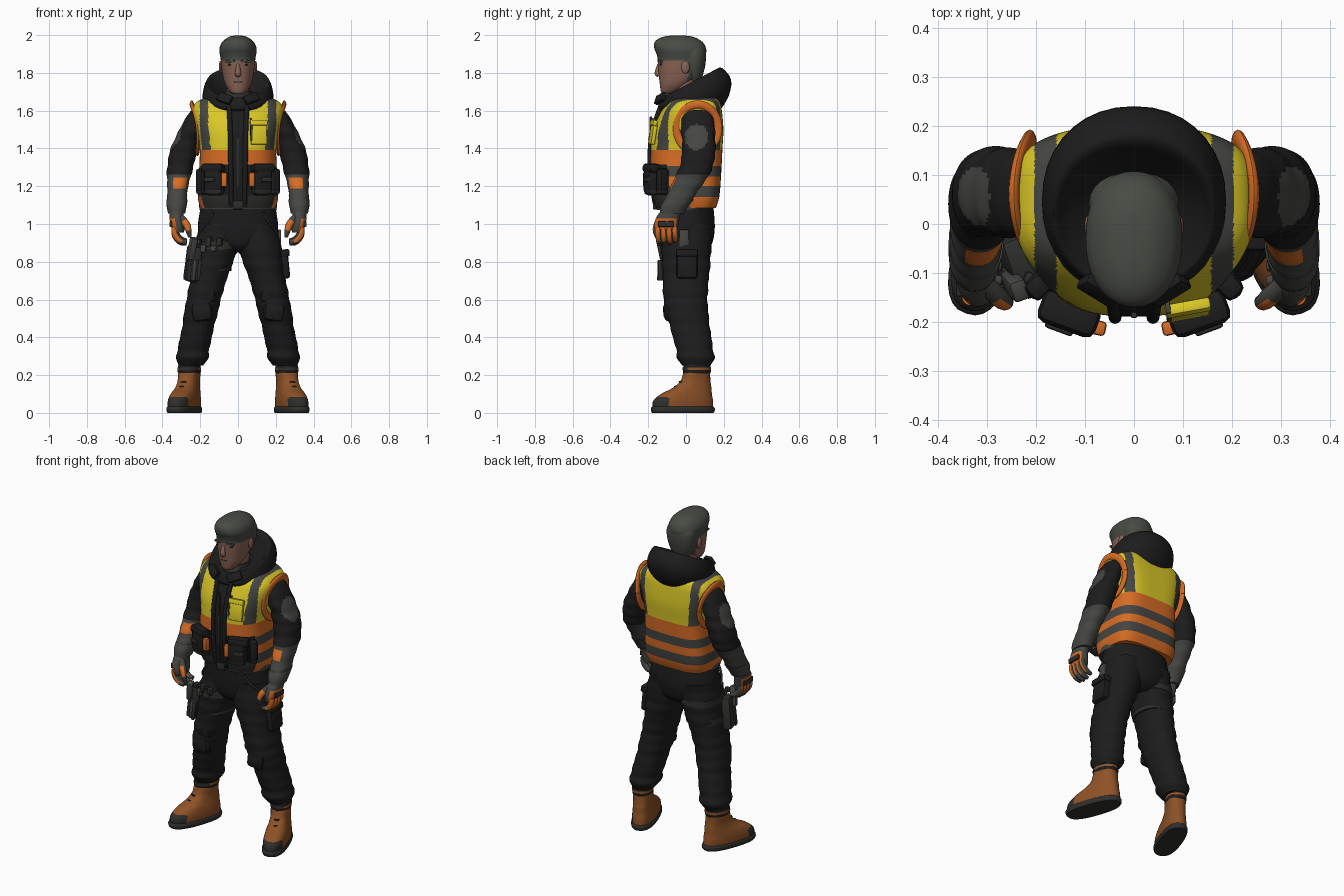
import bpy, bmesh, math
from mathutils import Vector, Matrix

COLS = {"black_cloth": (.012, .012, .012), "hi_vis_yellow": (.70, .57, .02), "hi_vis_orange": (.68, .15, .018),
        "grey_reflective": (.06, .062, .055), "boot_leather": (.27, .085, .02), "skin": (.25, .125, .09),
        "hair_grey": (.065, .07, .058), "dark_grey": (.028, .028, .026)}
MATS = []
for n, c in COLS.items():
    m = bpy.data.materials.new(n)
    m.diffuse_color = (*c, 1)
    MATS.append(m)
BLACK, YELLOW, ORANGE, GREY, BROWN, SKIN, HAIR, DARK = range(8)


def finish(name, bm, col, mirror=False, xf=None):
    """Turn a bmesh into an object; col is a material index or a rule of face centre and normal."""
    if xf:
        bm.transform(xf)
    bmesh.ops.recalc_face_normals(bm, faces=bm.faces)
    bm.normal_update()
    for side in ((1, -1) if mirror else (1,)):
        b = bm.copy()
        for f in b.faces:
            f.material_index = col(f.calc_center_median(), f.normal) if callable(col) else col
        if side < 0:
            b.transform(Matrix.Scale(-1, 4, (1, 0, 0)))
            bmesh.ops.reverse_faces(b, faces=b.faces)
        me = bpy.data.meshes.new(name)
        b.to_mesh(me)
        b.free()
        for m in MATS:
            me.materials.append(m)
        full = name if not mirror else ("left_" if side > 0 else "right_") + name
        bpy.context.collection.objects.link(bpy.data.objects.new(full, me))
    bm.free()


def spline(rows, sub):
    """Smooth interpolation of every column through the given rows."""
    out, n = [], len(rows)
    for i in range(n - 1):
        p = [rows[max(0, min(n - 1, i + k))] for k in (-1, 0, 1, 2)]
        for s in range(sub):
            t = s / sub
            out.append([b + .5 * t * (c - a + t * (2*a - 5*b + 4*c - d + t * (3*(b - c) + d - a)))
                        for a, b, c, d in zip(*p)])
    return out + [list(rows[-1])]


def skin_rings(rings):
    bm = bmesh.new()
    vs = [[bm.verts.new(p) for p in r] for r in rings]
    n = len(vs[0])
    for a, b in zip(vs, vs[1:]):
        for i in range(n):
            bm.faces.new((a[i], a[(i + 1) % n], b[(i + 1) % n], b[i]))
    bm.faces.new(vs[0])
    bm.faces.new(vs[-1])
    return bm


def section(seg, e, back=None):
    """Unit superellipse; the half towards +y may be squarer."""
    for i in range(seg):
        c, s = math.cos(2 * math.pi * i / seg), math.sin(2 * math.pi * i / seg)
        k = back if back and s > 0 else e
        yield math.copysign(abs(c) ** (2 / k), c), math.copysign(abs(s) ** (2 / k), s)


def loft(name, rows, col, mirror=False, seg=32, sub=4, e=2.2, xf=None, fold=0, back=None):
    """Stack of sections; each row is x, y, z, half width, half depth and optionally the slope along y."""
    rings = []
    for x, y, z, rx, ry, *tilt in spline(rows, sub):
        w = 1 + fold * math.sin(z * 95 + x * 20) + fold * .6 * math.sin(z * 51)
        k = tilt[0] if tilt else 0
        rings.append([(x + rx * w * c, y + ry * w * s, z + k * ry * s) for c, s in section(seg, e, back)])
    finish(name, skin_rings(rings), col, mirror, xf)


def tube(name, rows, col, mirror=False, ref=(0, 0, 1), seg=12, sub=4, xf=None):
    """Swept section; each row is x, y, z, side radius, radius along ref."""
    rows = spline(rows, sub)
    pts = [Vector(r[:3]) for r in rows]
    rings = []
    for i, r in enumerate(rows):
        t = pts[min(i + 1, len(pts) - 1)] - pts[max(i - 1, 0)]
        n = t.cross(Vector(ref)).normalized()
        u = n.cross(t).normalized()
        rings.append([pts[i] + n * r[3] * c + u * r[4] * s for c, s in section(seg, 2)])
    finish(name, skin_rings(rings), col, mirror, xf)


def box(name, loc, size, col, mirror=False, rot=(0, 0, 0), bev=.25):
    bm = bmesh.new()
    bmesh.ops.create_cube(bm, size=1, matrix=Matrix.Diagonal((*size, 1)))
    bmesh.ops.bevel(bm, geom=bm.edges[:], offset=min(size) * bev, segments=2, profile=.5, affect='EDGES')
    r = Matrix.Rotation(rot[2], 4, 'Z') @ Matrix.Rotation(rot[1], 4, 'Y') @ Matrix.Rotation(rot[0], 4, 'X')
    finish(name, bm, col, mirror, Matrix.Translation(loc) @ r)


def ball(name, loc, size, col, mirror=False):
    bm = bmesh.new()
    bmesh.ops.create_uvsphere(bm, u_segments=14, v_segments=10, radius=1)
    finish(name, bm, col, mirror, Matrix.Translation(loc) @ Matrix.Diagonal((*size, 1)))


# Vest: bands, reflective strips over the shoulders, dark placket and lower front
def vest_rule(c, n):
    x, y, z = abs(c.x), c.y, c.z
    if y < 0 and x < .05 or z > 1.67 and x < .145:
        return BLACK
    if z > 1.395:
        lo = min((.145 if y < .03 else .14) + .1 * (z - 1.4), .158)
        return GREY if lo < x < lo + .045 else YELLOW
    if z < 1.315 and y < -.10:
        return DARK if z < 1.15 else BLACK
    return GREY if 1.255 < z < 1.31 or 1.145 < z < 1.20 else ORANGE


loft("safety_vest", [(0, 0, 1.085, .20, .158), (0, 0, 1.15, .213, .177), (0, 0, 1.28, .206, .187),
     (0, .003, 1.40, .203, .19), (0, .012, 1.50, .22, .186), (0, .028, 1.59, .242, .163),
     (0, .038, 1.635, .230, .145), (0, .042, 1.665, .185, .13), (0, .04, 1.69, .12, .11)],
     vest_rule, seg=168, sub=14, e=2.7, back=3.8)
# Orange armhole trim
rim = []
for i in range(25):
    a = 2 * math.pi * i / 24
    s, k = math.sin(a), math.cos(a)
    rim.append((.230 + .015 * s - .018 * k * k, .062 + .110 * k, 1.507 + .126 * s, .021, .011))
tube("armhole_trim", rim, ORANGE, True, ref=(1, 0, 0), sub=2)

# Zip, placket edges, pockets
tube("zip_edge", [(.035, -.165, 1.11, .012, .012), (.038, -.189, 1.28, .013, .013), (.04, -.185, 1.45, .013, .013),
     (.045, -.15, 1.58, .013, .013), (.05, -.12, 1.65, .013, .013)], BLACK, True, ref=(1, 0, 0))
box("zip", (0, -.186, 1.36), (.012, .012, .42), DARK)
box("lower_pocket", (.125, -.182, 1.225), (.11, .075, .15), lambda c, n: DARK if c.z < 1.2 else BLACK, True, (0, 0, .3), .4)
box("side_pocket", (.188, -.12, 1.225), (.05, .075, .14), lambda c, n: DARK if c.z < 1.19 else BLACK, True, (0, 0, .75), .4)
box("pocket_flap", (.132, -.183, 1.295), (.125, .07, .05), BLACK, True, (-.1, 0, .35), .4)
box("pocket_trim", (.072, -.212, 1.235), (.03, .03, .075), ORANGE, True, (0, 0, .2))
box("pocket_band", (.15, -.206, 1.235), (.06, .03, .025), DARK, True, (0, 0, .35))
box("chest_pocket", (.11, -.175, 1.475), (.085, .022, .11), YELLOW, rot=(-.15, 0, .18))
box("chest_pocket_flap", (.11, -.171, 1.535), (.095, .025, .03), YELLOW, rot=(-.25, 0, .18))
box("chest_strap", (.07, -.179, 1.50), (.010, .025, .12), GREY, rot=(-.15, 0, .1))

# Hood lying open over the shoulders, and inner collar
loft("hood", [(0, .04, 1.60, .15, .15, .1), (0, .045, 1.64, .182, .182, .22), (0, .045, 1.69, .187, .194, .38),
     (0, .027, 1.738, .172, .166, .52), (0, .017, 1.744, .160, .146, .52), (0, .014, 1.725, .14, .125, .45),
     (0, .01, 1.69, .08, .09, .2)], BLACK, seg=36, sub=3, e=2.15)
loft("shirt_collar", [(0, -.01, 1.60, .10, .12), (0, -.01, 1.66, .085, .105), (0, -.01, 1.705, .068, .075)], DARK)
box("collar_tab", (.07, -.135, 1.665), (.085, .025, .05), BLACK, True, (-.5, -.3, .55))

# Head
loft("neck", [(0, 0, 1.64, .06, .07), (0, 0, 1.70, .06, .065), (0, 0, 1.80, .062, .07)], SKIN, seg=20)
loft("head", [(0, -.095, 1.687, .022, .03), (0, -.085, 1.70, .042, .048), (0, -.06, 1.735, .066, .078),
     (0, -.035, 1.78, .08, .108), (0, -.026, 1.84, .089, .122), (0, -.024, 1.90, .092, .128),
     (0, -.03, 1.95, .085, .122), (0, -.035, 1.98, .06, .09)],
     lambda c, n: HAIR if c.z > 1.868 or (c.y > .008 and c.z > 1.735) else SKIN, seg=48, sub=7)
loft("nape_hair", [(0, .04, 1.745, .045, .03), (0, .042, 1.78, .068, .045), (0, .042, 1.84, .087, .06),
     (0, .04, 1.90, .092, .066), (0, .03, 1.94, .08, .066)], HAIR, seg=24)
tube("nose", [(0, -.138, 1.855, .009, .008), (0, -.147, 1.825, .012, .012), (0, -.152, 1.797, .017, .014),
     (0, -.143, 1.785, .014, .01)], SKIN, ref=(0, 1, 0))
box("brow", (.04, -.138, 1.862), (.05, .016, .012), HAIR, True, (0, .1, .3))
box("eye", (.038, -.135, 1.845), (.032, .009, .010), BLACK, True, (0, 0, .3))
box("mouth", (0, -.137, 1.752), (.04, .008, .005), DARK)
ball("ear", (.092, -.003, 1.83), (.010, .022, .034), SKIN, True)
# Hair and swept locks
loft("hair", [(0, -.024, 1.86, .0885, .121), (0, -.025, 1.90, .0965, .131), (0, -.031, 1.93, .098, .137),
     (0, -.038, 1.96, .086, .129), (0, -.042, 1.98, .065, .106), (0, -.042, 1.993, .042, .072),
     (0, -.042, 1.998, .015, .03)], HAIR, seg=40)
for i in range(5):
    x, d = (i - 2) * .024, abs(i - 2) * .008
    tube("hair_lock", [(x * .8, -.158 + d, 1.945, .010, .006), (x, -.15 + d, 1.964 - d, .015, .007),
         (x * 1.1, -.10, 1.983 - d, .014, .006), (x * 1.1, -.03, 1.988 - d, .010, .004)], HAIR, seg=8)


# Sleeves: long cuffs, orange cuff mark, rounded shoulder patch
def arm_rule(c, n):
    if c.z < 1.265:
        return ORANGE if 1.185 < c.z < 1.245 and n.y < -.45 and n.x < .5 else GREY
    return GREY if n.x > .3 and ((c.y - .055) / .062) ** 2 + ((c.z - 1.46) / .068) ** 2 < 1 else BLACK


loft("sleeve", [(.195, .06, 1.61, .03, .05), (.21, .06, 1.59, .048, .076), (.25, .063, 1.5, .060, .089),
     (.285, .068, 1.4, .071, .088), (.306, .053, 1.3, .069, .088), (.317, .012, 1.22, .058, .084),
     (.322, -.028, 1.15, .052, .074), (.325, -.063, 1.08, .048, .066), (.325, -.07, 1.055, .042, .058)],
     arm_rule, True, seg=56, sub=9, fold=.025)
loft("glove_cuff", [(.322, -.035, 1.13, .056, .078), (.325, -.06, 1.095, .053, .074), (.325, -.075, 1.055, .045, .064)],
     GREY, True)
# Gloves
loft("glove_palm", [(.325, -.078, 1.07, .038, .055), (.325, -.097, 1.03, .038, .063), (.318, -.105, .985, .036, .064),
     (.312, -.105, .955, .026, .058)],
     lambda c, n: ORANGE if n.x > .3 and c.z < 1.035 and n.y < .6 else GREY, True, seg=28)
for i in range(4):
    y, k = -.15 + i * .03, (.0, .006, .004, -.008)[i]
    tube("glove_finger", [(.335, y, .985, .016, .016), (.332, y + .003, .945 - k, .018, .016),
         (.305, y + .006, .912 - k, .017, .015), (.272, y + .004, .903 - k, .012, .011)],
         lambda c, n: ORANGE if c.x > .296 and n.x > -.3 and c.z > .905 and n.y < .7 else GREY, True, ref=(0, 1, 0), seg=12)
tube("glove_thumb", [(.31, -.12, 1.04, .02, .02), (.275, -.15, 1.0, .02, .02), (.262, -.16, .965, .016, .016),
     (.255, -.155, .93, .009, .009)], lambda c, n: ORANGE if n.y < -.4 and .965 < c.z < 1.02 else GREY, True, ref=(0, 1, 0))
box("knuckle_guard", (.356, -.105, 1.0), (.014, .085, .03), DARK, True)

# Trousers
loft("trouser_seat", [(0, .01, .85, .07, .08), (0, .01, .89, .165, .125), (0, .01, .97, .21, .142),
     (0, .005, 1.06, .203, .143), (0, 0, 1.12, .19, .14)], BLACK, seg=40)
loft("trouser_leg", [(.10, .01, 1.0, .105, .13), (.117, .002, .87, .115, .132), (.145, 0, .75, .10, .125),
     (.175, -.003, .63, .092, .117), (.192, .002, .55, .09, .114), (.212, .022, .45, .084, .105),
     (.235, .045, .34, .084, .098), (.242, .052, .29, .084, .098), (.25, .055, .25, .065, .075)],
     BLACK, True, seg=32, sub=6, fold=.02)
loft("belt", [(0, -.01, 1.075, .203, .145), (0, -.01, 1.085, .205, .149), (0, -.012, 1.115, .206, .153),
     (0, -.012, 1.125, .202, .15)], GREY, seg=48, sub=2)
box("belt_buckle", (0, -.165, 1.10), (.055, .02, .045), DARK)
for i in range(2):
    box("knee_pad", (.172 + i * .018, -.088, .63 - i * .095), (.11, .06, .10), BLACK, True, (.05, .12, .1), .45)
tube("trouser_hip_seam", [(.13, -.125, 1.06, .006, .006), (.17, -.105, 1.0, .006, .006), (.21, -.05, .95, .006, .006)],
     DARK, True)

# Thigh pouch on the left leg
box("thigh_pouch", (.24, .005, .785), (.06, .11, .15), BLACK, rot=(0, -.1, 0))
box("thigh_pouch_flap", (.24, .005, .845), (.066, .118, .04), BLACK, rot=(0, -.1, 0))
box("thigh_pouch_strap", (.22, -.01, .92), (.016, .05, .10), GREY)
# Tool holster, straps and patched panel on the right leg
for z, r in ((.885, .119), (.77, .106)):
    x = -.115 if z > .8 else -.141
    loft("thigh_strap", [(x, 0, z - .02, r, r + .017), (x, 0, z + .02, r, r + .017)], DARK, sub=1)
box("holster", (-.24, -.07, .79), (.06, .10, .19), DARK, rot=(.1, .1, .35))
box("holster_grip", (-.243, -.125, .87), (.035, .045, .12), GREY, rot=(.25, .1, .35))
for i in range(5):
    box("thigh_panel", (-.21 + i * .028, -.112 - i * .006, .905 - i % 2 * .035), (.03, .025, .03 + i % 3 * .012),
        GREY if i % 2 else DARK, rot=(0, .1, -.4))
for i in range(3):
    box("tool_loop", (-.262 + i * .026, -.105 - i * .014, .755), (.02, .035, .11), GREY if i % 2 else DARK, rot=(0, .1, .3))

# Boots: sole, leather upper with toe cap, padded cuff and laces
BOOT = Matrix.Translation((.266, .035, 0)) @ Matrix.Rotation(.34, 4, 'Z')
inv = BOOT.inverted()
loft("boot_sole", [(0, -.055, 0, .066, .168), (0, -.055, .010, .070, .175), (0, -.055, .026, .070, .175),
     (0, -.055, .034, .064, .168)], DARK, True, sub=2, e=2.5, xf=BOOT)
loft("boot_upper", [(0, -.055, .028, .065, .168), (0, -.053, .065, .066, .164), (0, -.035, .10, .062, .14),
     (0, -.005, .13, .056, .108), (0, .015, .165, .053, .082), (0, .022, .205, .055, .072), (0, .024, .225, .054, .07)],
     lambda c, n: DARK if (inv @ c).y < -.15 and c.z < .085 else BROWN, True, seg=44, sub=6, e=2.4, xf=BOOT)
loft("boot_cuff", [(0, .024, .205, .054, .07), (0, .024, .218, .058, .075), (0, .024, .238, .057, .074),
     (0, .024, .27, .052, .068)], BLACK, True, sub=3, xf=BOOT)
loft("boot_cuff_band", [(0, .024, .226, .0595, .0765), (0, .024, .240, .059, .076)],
     lambda c, n: BROWN if n.y > -.5 else DARK, True, sub=1, xf=BOOT)
for i in range(4):
    y, z = -.125 + i * .026, .113 + i * .026
    tube("boot_lace", [(-.03, y + .03, z - .008, .004, .004), (0, y, z, .005, .005), (.03, y + .03, z - .008, .004, .004)],
         DARK, True, seg=8, xf=BOOT)

# Smooth shading with sharp edges kept
for o in bpy.context.scene.objects:
    o.select_set(True)
    bpy.context.view_layer.objects.active = o
bpy.ops.object.shade_smooth_by_angle(angle=math.radians(38))
